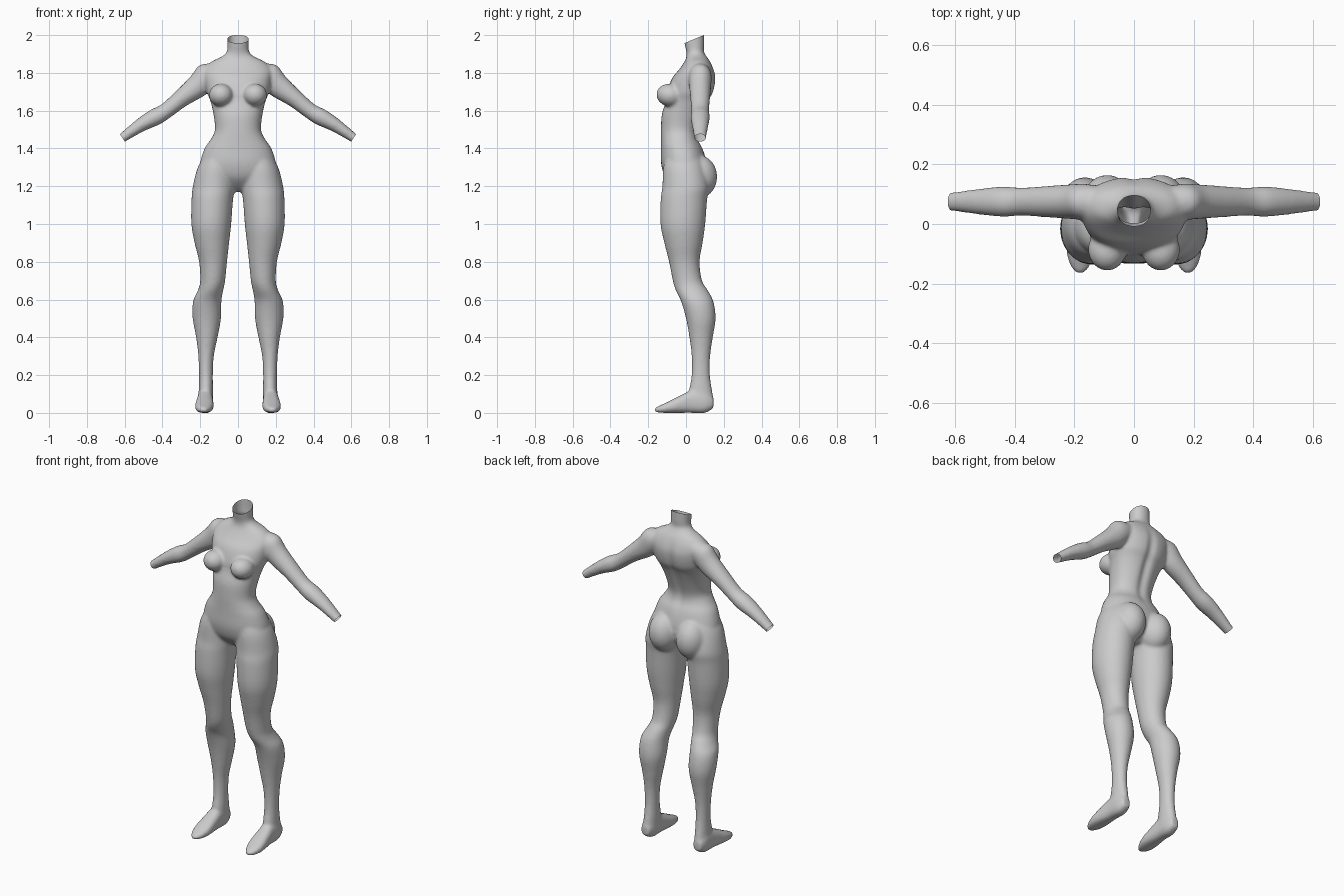
import bpy, bmesh, math
from mathutils import Vector, Matrix

if "Cube" in bpy.data.objects:
    bpy.data.objects.remove(bpy.data.objects["Cube"])

bm = bmesh.new()
SIDES = 32


def catmull(rows, steps=4):
    """Smoothly interpolate rows of numbers."""
    out = []
    for i in range(len(rows) - 1):
        p0, p1 = rows[max(i - 1, 0)], rows[i]
        p2, p3 = rows[i + 1], rows[min(i + 2, len(rows) - 1)]
        for s in range(steps):
            t = s / steps
            out.append([0.5 * (2 * b + (c - a) * t + (2 * a - 5 * b + 4 * c - d) * t * t
                               + (3 * b - a - 3 * c + d) * t ** 3)
                        for a, b, c, d in zip(p0, p1, p2, p3)])
    return out + [list(rows[-1])]


def loft(rings, power=1.0):
    """Closed skin through rings given as (centre, half axis u, half axis v)."""
    def sp(v):
        return math.copysign(abs(v) ** power, v)
    loops = []
    for c, u, v in rings:
        angles = [2 * math.pi * k / SIDES for k in range(SIDES)]
        loops.append([bm.verts.new(c + u * sp(math.cos(a)) + v * sp(math.sin(a))) for a in angles])
    for a, b in zip(loops, loops[1:]):
        for k in range(SIDES):
            n = (k + 1) % SIDES
            bm.faces.new((a[k], a[n], b[n], b[k]))
    bm.faces.new(loops[0])
    bm.faces.new(loops[-1])


def upright(rows, power=1.0):
    """Loft of level rings: z, x from, x to, y front, y back."""
    loft([(Vector(((a + b) / 2, (f + k) / 2, z)), Vector(((b - a) / 2, 0, 0)),
           Vector((0, (k - f) / 2, 0))) for z, a, b, f, k in catmull(rows)], power)


def ball(centre, radii, tilt=0):
    m = Matrix.Translation(centre) @ Matrix.Rotation(tilt, 4, 'X') @ Matrix.Diagonal((*radii, 1))
    bmesh.ops.create_uvsphere(bm, u_segments=32, v_segments=20, radius=1, matrix=m)


# torso and neck: z, half width, front y, back y
torso = [(2.04, .058, -.025, .097), (1.95, .056, -.007, .097), (1.91, .060, .002, .096),
         (1.885, .088, .002, .11), (1.86, .14, -.008, .128), (1.82, .178, -.035, .147),
         (1.77, .178, -.075, .158), (1.70, .166, -.10, .147), (1.65, .146, -.107, .12),
         (1.58, .13, -.128, .09), (1.50, .122, -.133, .063), (1.45, .143, -.133, .064),
         (1.40, .177, -.133, .088), (1.32, .202, -.132, .11), (1.25, .20, -.112, .11),
         (1.20, .13, -.07, .08), (1.17, .05, -.03, .04)]
upright([(z, -w, w, f, b) for z, w, f, b in torso], 0.92)

# leg: z, inner x, outer x, front y, back y
leg = [(1.38, .04, .165, -.10, .07), (1.30, .02, .213, -.12, .10), (1.20, .015, .239, -.125, .122),
       (1.13, .026, .246, -.134, .112), (1.0, .036, .247, -.135, .102), (.9, .047, .23, -.115, .088),
       (.8, .058, .206, -.09, .072), (.7, .068, .2, -.07, .085), (.65, .078, .212, -.055, .115),
       (.59, .088, .238, -.026, .145), (.5, .09, .24, .0, .157), (.4, .108, .222, .018, .142),
       (.3, .128, .21, .03, .128), (.2, .133, .206, .03, .127), (.12, .132, .208, .015, .138),
       (.06, .133, .212, .005, .148), (.02, .14, .205, .01, .14)]
upright(leg)

# foot: y, centre x, half width, bottom z, top z
foot = [(.145, .173, .025, .025, .08), (.10, .173, .04, .0, .12), (.03, .174, .042, .0, .12),
        (-.02, .176, .046, .0, .097), (-.07, .178, .049, .0, .072), (-.11, .18, .044, .0, .052),
        (-.145, .181, .03, .002, .036), (-.166, .181, .012, .006, .026)]
loft([(Vector((x, y, (lo + hi) / 2)), Vector((w, 0, 0)), Vector((0, 0, (hi - lo) / 2)))
      for y, x, w, lo, hi in catmull(foot)], 0.8)

# arm: x, z, half thickness, half depth
arm = [(.11, 1.81, .05, .05), (.165, 1.783, .07, .06), (.215, 1.73, .063, .058),
       (.30, 1.665, .048, .052), (.38, 1.6, .042, .047), (.44, 1.565, .046, .051),
       (.52, 1.52, .036, .043), (.612, 1.456, .025, .031), (.65, 1.43, .024, .03)]
loft([(Vector((x, .075, z)), Vector((0, d, 0)), Vector((.58 * t, 0, .81 * t)))
      for x, z, t, d in catmull(arm)])

# breast and buttock
ball((.09, -.085, 1.682), (.064, .072, .06), -.15)
ball((.09, .065, 1.25), (.088, .1, .115))

# mirror the limbs onto the other side
limbs = [f for f in bm.faces if all(v.co.x > .0005 for v in f.verts)
         and not any(v.index == -2 for v in f.verts)]
islands, seen = [], set()
for start in bm.verts:
    if start in seen:
        continue
    stack, part = [start], []
    seen.add(start)
    while stack:
        v = stack.pop()
        part.append(v)
        for e in v.link_edges:
            o = e.other_vert(v)
            if o not in seen:
                seen.add(o)
                stack.append(o)
    islands.append(part)
for part in islands:
    if min(v.co.x for v in part) > -.01:
        geom = list({f for v in part for f in v.link_faces})
        copy = bmesh.ops.duplicate(bm, geom=geom)['geom']
        for v in copy:
            if isinstance(v, bmesh.types.BMVert):
                v.co.x *= -1
bmesh.ops.recalc_face_normals(bm, faces=bm.faces)

mesh = bpy.data.meshes.new("body")
bm.to_mesh(mesh)
bm.free()
body = bpy.data.objects.new("body", mesh)
bpy.context.collection.objects.link(body)

# fuse the parts into one soft skin
rm = body.modifiers.new("fuse", 'REMESH')
rm.mode = 'VOXEL'
rm.voxel_size = .008
sm = body.modifiers.new("soften", 'SMOOTH')
sm.factor, sm.iterations = .5, 8
deps = bpy.context.evaluated_depsgraph_get()
skin = bpy.data.meshes.new_from_object(body.evaluated_get(deps))
body.modifiers.clear()
body.data = skin

bm = bmesh.new()
bm.from_mesh(skin)

# spine groove and flat soles
for v in bm.verts:
    x, y, z = v.co
    if y > .02 and 1.38 < z < 1.86 and abs(x) < .12:
        v.co.y -= .014 * math.exp(-(x / .025) ** 2) * math.sin(math.pi * (z - 1.38) / .48)
    v.co.z = max(v.co.z, 0)


def open_end(keep, point, normal):
    """Cut a limb end open with a plane."""
    verts = [v for v in bm.verts if keep(v.co)]
    vs = set(verts)
    faces = [f for f in bm.faces if all(v in vs for v in f.verts)]
    edges = list({e for f in faces for e in f.edges})
    verts = list({v for f in faces for v in f.verts})
    bmesh.ops.bisect_plane(bm, geom=verts + edges + faces, plane_co=point,
                           plane_no=normal, clear_outer=True)


# open neck and wrists
open_end(lambda c: c.z > 1.91, (0, .095, 2.0), (0, -.38, .925))
for s in (-1, 1):
    open_end(lambda c: c.x * s > .5, (s * .612, .075, 1.456), (s * .835, 0, -.55))
for f in bm.faces:
    f.smooth = True
bm.to_mesh(skin)
bm.free()
